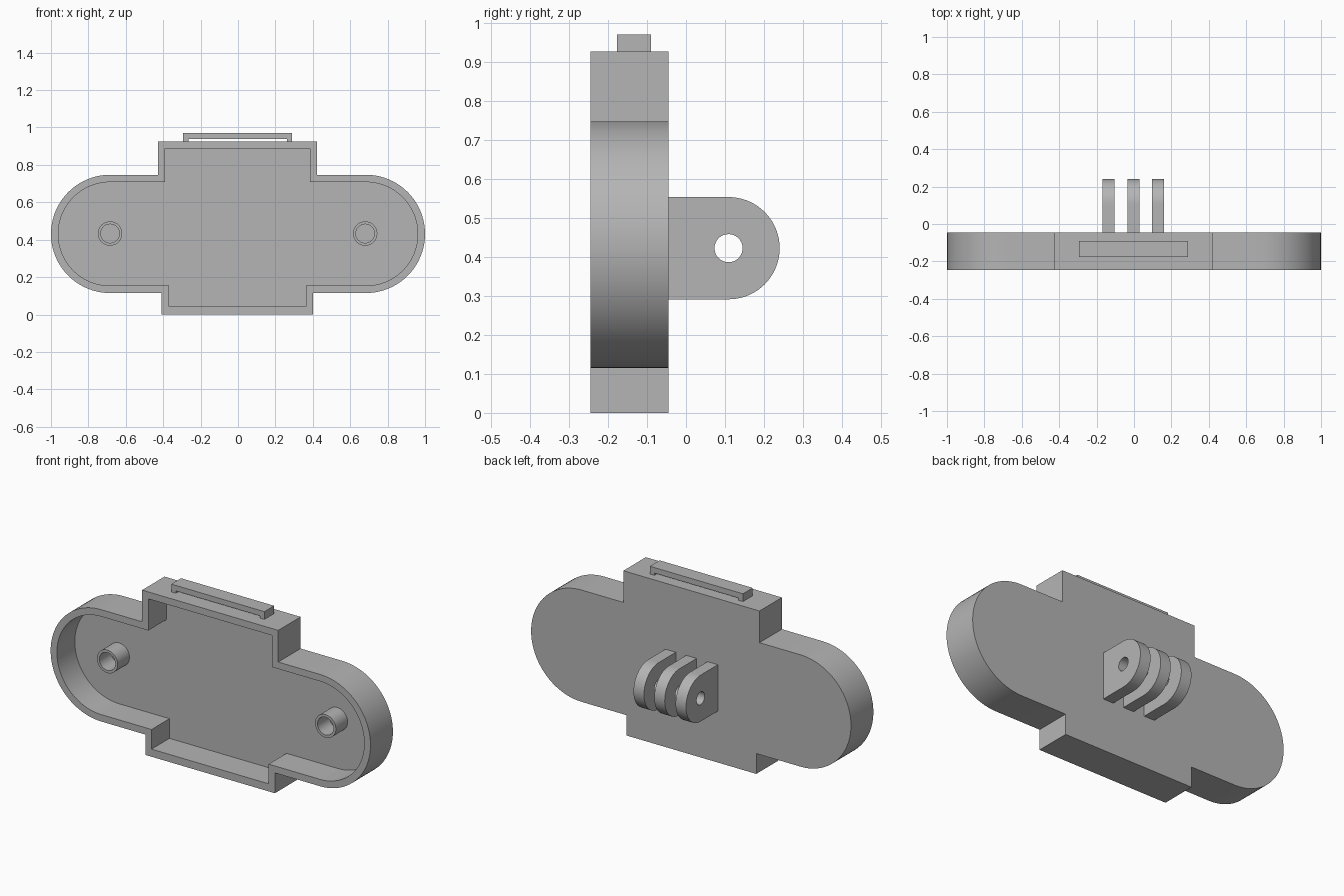
import bpy, bmesh
from math import sin, cos, pi, radians
from mathutils import Vector

cube = bpy.data.objects.get("Cube")
if cube:
    bpy.data.objects.remove(cube)

GREY = (0.46, 0.46, 0.46, 1)
grey = bpy.data.materials.new("neutral grey plastic")
grey.use_nodes = True
grey.diffuse_color = GREY
grey.node_tree.nodes["Principled BSDF"].inputs["Base Color"].default_value = GREY

FRONT, FLOOR, BACK = -0.245, -0.085, -0.045
END_X, MID_Z = 0.684, 0.431


def loft(name, loops, caps=False, cyclic=False):
    """Skin matching closed loops, with optional end caps or a return to the first loop."""
    bm = bmesh.new()
    rings = [[bm.verts.new(p) for p in loop] for loop in loops]
    pairs = list(zip(rings, rings[1:]))
    if cyclic:
        pairs.append((rings[-1], rings[0]))
    for a, b in pairs:
        for i in range(len(a)):
            j = (i + 1) % len(a)
            bm.faces.new((a[i], a[j], b[j], b[i]))
    if caps:
        bm.faces.new(rings[0])
        bm.faces.new(rings[-1])
    bmesh.ops.recalc_face_normals(bm, faces=bm.faces)
    mesh = bpy.data.meshes.new(name)
    bm.to_mesh(mesh)
    bm.free()
    mesh.materials.append(grey)
    obj = bpy.data.objects.new(name, mesh)
    bpy.context.collection.objects.link(obj)
    bpy.ops.object.select_all(action='DESELECT')
    obj.select_set(True)
    bpy.context.view_layer.objects.active = obj
    bpy.ops.object.shade_smooth_by_angle(angle=radians(30))
    return obj


def arc(cx, cz, r, start, end, n):
    angles = [radians(start + (end - start) * i / n) for i in range(n + 1)]
    return [(cx + r * cos(a), cz + r * sin(a)) for a in angles]


def at_y(points, y):
    return [(x, y, z) for x, z in points]


def case_outline(inset):
    """Rounded bar with a stepped block above and below."""
    r = 0.316 - inset
    hi, lo = MID_Z + r, MID_Z - r
    top, bottom = 0.926 - inset, inset * 1.1
    tl, tr = -0.428 + inset, 0.423 - inset
    bl, br = -0.408 + inset, 0.402 - inset
    return (arc(END_X, MID_Z, r, -90, 90, 40)
            + [(tr, hi), (tr, top), (tl, top), (tl, hi)]
            + arc(-END_X, MID_Z, r, 90, 270, 40)
            + [(bl, lo), (bl, bottom), (br, bottom), (br, lo)])


# Open-fronted case
outer, inner = case_outline(0), case_outline(0.039)
loft("case_shell", [at_y(outer, BACK), at_y(outer, FRONT),
                    at_y(inner, FRONT), at_y(inner, FLOOR)], caps=True)

# Hollow screw posts
for side, x in (("right", -0.684), ("left", 0.68)):
    rim, bore = [arc(x, 0.433, r, 0, 360, 40)[:-1] for r in (0.065, 0.05)]
    loft(side + "_screw_post", [at_y(rim, FLOOR), at_y(rim, -0.19),
                                at_y(bore, -0.19), at_y(bore, FLOOR)])

# Bridge-shaped latch on the top
x0, x1, foot, slot, crown = -0.293, 0.289, 0.926, 0.939, 0.97
latch = [(x0, foot), (x0, crown), (x1, crown), (x1, foot),
         (x1 - 0.028, foot), (x1 - 0.028, slot), (x0 + 0.028, slot), (x0 + 0.028, foot)]
loft("top_latch", [at_y(latch, -0.177), at_y(latch, -0.09)], caps=True)

# Three rear hinge ears with a pin hole
pivot = Vector((0.109, 0.422))
R, depth = 0.131, 0.109 - BACK
ear = [Vector(p) for p in arc(0, 0, R, -90, 90, 36)]
ear += [Vector((-depth * i / 6, R)) for i in range(1, 6)]
ear += [Vector((-depth, R - 2 * R * i / 8)) for i in range(9)]
ear += [Vector((-depth * i / 6, -R)) for i in range(5, 0, -1)]
hole = [p.normalized() * 0.036 for p in ear]


def at_x(points, x):
    return [(x, *(pivot + p)) for p in points]


for name, x in (("right", -0.168), ("middle", -0.035), ("left", 0.095)):
    x2 = x + 0.065
    loft(name + "_hinge_ear", [at_x(ear, x), at_x(ear, x2),
                               at_x(hole, x2), at_x(hole, x)], cyclic=True)
